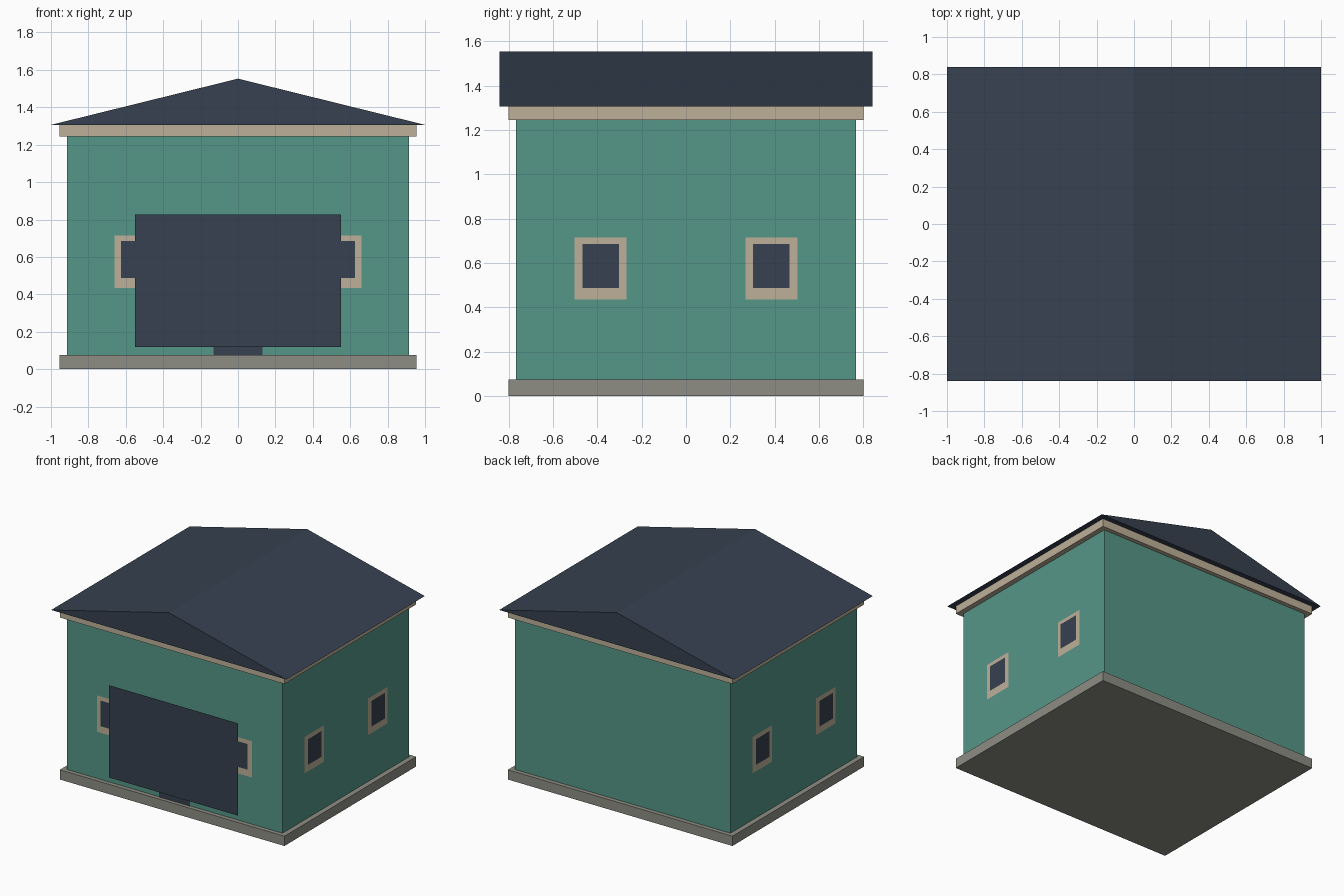
import bpy

cube = bpy.data.objects.get("Cube")
if cube:
    bpy.data.objects.remove(cube, do_unlink=True)


def material(name, hexcode):
    """Flat material from an sRGB hex colour, stored as linear values."""
    srgb = [int(hexcode[i:i + 2], 16) / 255 for i in (0, 2, 4)]
    colour = [((c + 0.055) / 1.055) ** 2.4 for c in srgb] + [1]
    mat = bpy.data.materials.new(name)
    mat.use_nodes = True
    mat.diffuse_color = colour
    bsdf = next(n for n in mat.node_tree.nodes if n.type == 'BSDF_PRINCIPLED')
    bsdf.inputs["Base Color"].default_value = colour
    bsdf.inputs["Roughness"].default_value = 0.8
    return mat


GREEN = material("green wall", "559687")
SLATE = material("dark slate", "364150")
CREAM = material("cream trim", "BDB098")
STONE = material("grey stone", "8D8D85")


def mesh_object(name, verts, faces, mat):
    mesh = bpy.data.meshes.new(name)
    mesh.from_pydata(verts, [], faces)
    mesh.materials.append(mat)
    obj = bpy.data.objects.new(name, mesh)
    bpy.context.collection.objects.link(obj)
    return obj


def box(name, half_x, half_y, z0, z1, mat):
    bpy.ops.mesh.primitive_cube_add(size=1, location=(0, 0, (z0 + z1) / 2))
    obj = bpy.context.object
    obj.name = name
    obj.scale = (2 * half_x, 2 * half_y, z1 - z0)
    bpy.ops.object.transform_apply(location=False, rotation=False, scale=True)
    obj.data.materials.append(mat)
    return obj


WALL_X, WALL_Y = 0.915, 0.767


def panel(name, wall, a0, a1, z0, z1, offset, mat):
    """Flat sheet just outside a wall, spanning a0..a1 along it."""
    outline = [(a0, z0), (a1, z0), (a1, z1), (a0, z1)]
    if wall == "front":
        verts = [(a, -WALL_Y - offset, z) for a, z in outline]
    elif wall == "left":
        verts = [(WALL_X + offset, a, z) for a, z in outline]
    else:
        verts = [(-WALL_X - offset, -a, z) for a, z in outline]
    return mesh_object(name, verts, [(0, 1, 2, 3)], mat)


# Foundation, walls and the trim band under the eaves
box("foundation", 0.955, 0.80, 0, 0.075, STONE)
box("walls", WALL_X, WALL_Y, 0.075, 1.245, GREEN)
box("eaves_trim", 0.955, 0.80, 1.245, 1.306, CREAM)

# Gable roof: triangular profile running front to back
profile = [(-1, 1.306), (1, 1.306), (0, 1.553)]
mesh_object("roof",
            [(x, y, z) for y in (-0.84, 0.84) for x, z in profile],
            [(0, 1, 2), (5, 4, 3), (0, 3, 4, 1), (1, 4, 5, 2), (2, 5, 3, 0)],
            SLATE)


# Windows: a cream surround with a dark pane on it
def window(wall, side, centre):
    name = f"{wall}_window_{side}"
    panel(name + "_frame", wall, centre - 0.117, centre + 0.117,
          0.435, 0.715, 0.004, CREAM)
    panel(name + "_pane", wall, centre - 0.082, centre + 0.082,
          0.488, 0.685, 0.008, SLATE)


for wall, centre in (("front", 0.543), ("left", 0.385), ("right", 0.385)):
    for side, sign in (("a", -1), ("b", 1)):
        window(wall, side, sign * centre)

# Front door and the wide shutter in front of it
panel("front_door", "front", -0.13, 0.13, 0.075, 0.55, 0.004, SLATE)
panel("front_shutter", "front", -0.55, 0.55, 0.118, 0.827, 0.016, SLATE)
